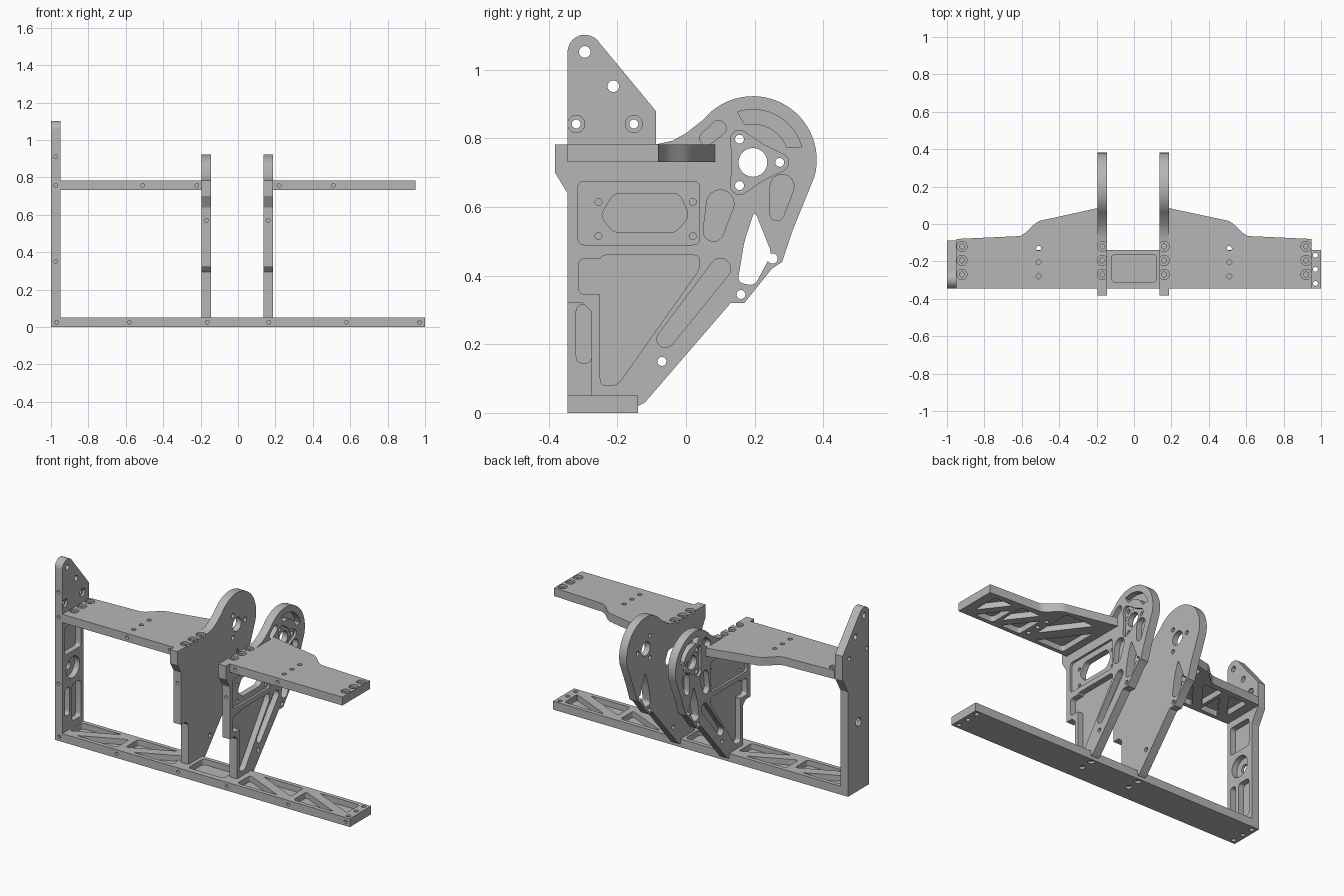
import bpy, bmesh
from math import pi, cos, sin, acos, atan2, dist
from mathutils import Vector

cube = bpy.data.objects.get("Cube")
if cube:
    bpy.data.objects.remove(cube, do_unlink=True)

# Shared dimensions
THICK = .051
FRONT, BACK = -.345, -.14
DECK = .782
DECK_UNDER = DECK - THICK
END_INSIDE = THICK - 1
PLATE_X = .165
POCKET = .035
SHALLOW = .014
BOLT = .013
OVERCUT = .03
ROWS = [BACK + .02, BACK - .055, BACK - .13]

grey = (.47, .47, .47, 1)
metal = bpy.data.materials.new("plain_grey_metal")
metal.use_nodes = True
metal.diffuse_color = grey
metal.node_tree.nodes["Principled BSDF"].inputs["Base Color"].default_value = grey


def arc(centre, radius, start, end, steps=20):
    angles = [start + (end - start) * k / steps for k in range(steps + 1)]
    return [(centre[0] + radius * cos(a), centre[1] + radius * sin(a)) for a in angles]


def circle(centre, radius):
    return arc(centre, radius, 0, 2 * pi, 24)[:-1]


def capsule(start, end, start_radius, end_radius):
    """Outline of a slot whose two round ends may differ."""
    heading = atan2(end[1] - start[1], end[0] - start[0])
    spread = acos((start_radius - end_radius) / dist(start, end))
    tip = arc(end, end_radius, heading - spread, heading + spread, 10)
    tail = arc(start, start_radius, heading + spread, heading + 2 * pi - spread, 10)
    return tip + tail


def rect(left, right, low, high):
    return [(left, low), (right, low), (right, high), (left, high)]


def rounded(corners, radius=.02, steps=5):
    """Round every corner of an outline with a small curve."""
    outline = []
    corners = [Vector(c) for c in corners]
    for previous, corner, following in zip(corners[-1:] + corners, corners, corners[1:] + corners):
        before, after = previous - corner, following - corner
        before *= min(radius / before.length, .48)
        after *= min(radius / after.length, .48)
        for k in range(steps + 1):
            t = k / steps
            outline.append(corner + before * (1 - t) ** 2 + after * t * t)
    return outline


def truss(left, right, low, high):
    """Two triangular pockets separated by a diagonal rib."""
    gap = (right - left) / 5
    rise = (high - low) / 5
    return [rounded([(left, low), (right - gap, low), (left, high - rise)]),
            rounded([(right, high), (left + gap, high), (right, low + rise)])]


def mirror(outline, side):
    return [(side * u, v) for u, v in outline]


def prism(bm, outline, axis, low, high):
    """Extrude an outline along one axis."""
    def place(point, height):
        coordinates = list(point)
        coordinates.insert("xyz".index(axis), height)
        return bm.verts.new(coordinates)
    bottom = [place(p, low) for p in outline]
    top = [place(p, high) for p in outline]
    faces = [bm.faces.new(bottom), bm.faces.new(top)]
    for i in range(len(outline)):
        faces.append(bm.faces.new((bottom[i - 1], bottom[i], top[i], top[i - 1])))
    bmesh.ops.recalc_face_normals(bm, faces=faces)


def make(name, solids):
    bm = bmesh.new()
    for solid in solids:
        prism(bm, *solid)
    mesh = bpy.data.meshes.new(name)
    bm.to_mesh(mesh)
    bm.free()
    mesh.materials.append(metal)
    ob = bpy.data.objects.new(name, mesh)
    bpy.context.scene.collection.objects.link(ob)
    return ob


def part(name, body, cuts):
    """Make a plate, then mill its pockets and drill its holes."""
    ob = make(name, [body])
    cutter = make(name + "_cutter", cuts)
    cutter.hide_render = True
    milling = ob.modifiers.new("milling", "BOOLEAN")
    milling.object = cutter
    milling.operation = "DIFFERENCE"
    milling.solver = "EXACT"
    milling.use_self = True
    graph = bpy.context.evaluated_depsgraph_get()
    mesh = bpy.data.meshes.new_from_object(ob.evaluated_get(graph))
    ob.modifiers.clear()
    ob.data = mesh
    bpy.data.objects.remove(cutter, do_unlink=True)
    bpy.ops.object.select_all(action="DESELECT")
    ob.select_set(True)
    bpy.context.view_layer.objects.active = ob
    bpy.ops.object.shade_smooth_by_angle(angle=pi / 7)


def front_hole(x, z):
    return circle((x, z), .01), "y", FRONT - OVERCUT, FRONT + OVERCUT


def top_screws(x):
    """A row of counterbored screw holes in the deck surface."""
    cuts = []
    for y in ROWS:
        cuts.append((circle((x, y), .027), "z", DECK - SHALLOW, DECK + OVERCUT))
        cuts.append((circle((x, y), BOLT), "z", DECK - POCKET, DECK + OVERCUT))
    return cuts


# Base rail with triangular pockets on top
rail_mid = (FRONT + BACK) / 2
rim = .025
centre_pocket = rounded(rect(-.12, .12, FRONT + POCKET, BACK - rim))
cuts = [(centre_pocket, "z", THICK - POCKET, THICK + OVERCUT)]
for side in (1, -1):
    for start in (.22, .6):
        for triangle in truss(start, start + .34, FRONT + rim, BACK - rim):
            cuts.append((mirror(triangle, side), "z", THICK - POCKET, THICK + OVERCUT))
    for x in (PLATE_X, .58, .97):
        cuts.append(front_hole(side * x, THICK / 2))
    for shift in (-.075, 0, .075):
        cuts.append((circle((side * .97, rail_mid + shift), BOLT), "z", -OVERCUT, THICK + OVERCUT))
    for y in (rail_mid, BACK - rim):
        cuts.append((circle((side * PLATE_X, y), .018), "z", -OVERCUT, SHALLOW))
part("base_rail", (rect(-1, 1, FRONT, BACK), "z", 0, THICK), cuts)

# Shelves with a swept rear edge and ribbed underside
for name, side in (("left_shelf", 1), ("right_shelf", -1)):
    inner = PLATE_X + THICK / 2 - side * .004
    outer = -END_INSIDE
    outline = [(inner, FRONT), (outer, FRONT), (outer, -.08)]
    for k in range(11):
        t = k / 10
        outline.append((.62 - .13 * t, .085 * t * t * (3 - 2 * t) - .065))
    outline.append((inner, .085))
    cuts = top_screws(side * .92)
    for left, right, rear in ((.235, .475, 0), (.54, .71, -.1), (.73, .89, -.11)):
        for triangle in truss(left, right, FRONT + rim, rear):
            cuts.append((mirror(triangle, side), "z", DECK_UNDER - OVERCUT, DECK_UNDER + POCKET))
    for y in ROWS:
        cuts.append((circle((side * .51, y - .01), BOLT), "z", DECK_UNDER - OVERCUT, DECK + OVERCUT))
    for x in (.51, .22):
        cuts.append(front_hole(side * x, DECK - THICK / 2))
    part(name, (mirror(outline, side), "z", DECK_UNDER, DECK), cuts)

# Side plate outline: stepped foot, deck ledge, round head, slanted back
head = (.195, .737)
bore = (.195, .73)
foot = FRONT + .07
ledge = FRONT - .037
profile = [(foot, THICK), (foot, .295), (foot - rim, .32), (FRONT, .32), (FRONT, .64),
           (ledge, .7), (ledge, DECK), (-.09, DECK), (-.04, .793), (0, .815)]
profile += arc(head, .186, pi * .78, -pi / 12, 30)
profile += [(.31, .53), (.28, .44), (.25, .42), (.17, .32), (.13, .32),
            (-.12, .03), (BACK, .02), (BACK, THICK)]

# Side plate pockets with their depths, and through holes
lower_web = [(-.25, .46), (-.25, .08), (-.2, .08), (.04, .42), (.04, .46)]
crescent = arc(head, .147, pi * .6, pi / 12) + arc(head, .105, pi / 9, pi * .57)
pockets = [(rounded(rect(-.315, .04, .49, .675)), SHALLOW),
           (rounded(rect(-.313, -.22, .345, .45)), POCKET),
           (rounded(lower_web), POCKET),
           (capsule((-.06, .215), (.1, .42), .025, .03), POCKET),
           (capsule((.08, .53), (.1, .61), .03, .04), POCKET),
           (capsule((.265, .58), (.28, .66), .02, .035), POCKET),
           (capsule((.06, .8), (.095, .83), .02, .022), POCKET),
           (crescent, POCKET)]
through = [circle(bore, .042), circle((.252, .45), .015),
           circle((.16, .345), BOLT), circle((-.07, .15), BOLT),
           rounded([(.2, .59), (.25, .465), (.2, .37), (.15, .38), (.17, .5)])]
for k in range(3):
    turn = k * pi * 2 / 3
    bolt = (bore[0] + .078 * cos(turn), bore[1] + .078 * sin(turn))
    pockets.append((capsule(bore, bolt, .06, .026), SHALLOW + k / 1000))
    through.append(circle(bolt, BOLT))
window = rounded([(-.25, .575), (-.21, .64), (-.02, .64), (.01, .575), (-.03, .525), (-.21, .525)])

for name, side in (("left_side_plate", 1), ("right_side_plate", -1)):
    middle = side * PLATE_X - .004
    outer = middle + side * THICK / 2
    inner = middle - side * THICK / 2
    beyond = outer + side * OVERCUT
    cuts = [(outline, "x", outer - side * depth, beyond) for outline, depth in pockets]
    cuts += [(outline, "x", inner - side * OVERCUT, beyond) for outline in through]
    for y in (-.255, .02):
        for z in (.515, .615):
            cuts.append((circle((y, z), .01), "x", outer - side * POCKET, beyond))
    if side > 0:  # only this plate has the open window
        cuts.append((window, "x", inner - OVERCUT, beyond))
    cuts += top_screws(middle)
    cuts.append(front_hole(middle, .57))
    part(name, (profile, "x", inner, outer), cuts)

# Tall end plate with a rounded, slanted top
tip = (FRONT + .05, 1.052)
shoulder = -.088
profile = [(BACK, THICK), (BACK, .64), (shoulder, DECK_UNDER), (shoulder, .88)]
profile += arc(tip, .05, pi / 5, pi)
profile.append((FRONT, THICK))
boss = (rail_mid, .42)
inside = END_INSIDE + OVERCUT
outside = -1 - OVERCUT
cuts = [(circle(spot, .017), "x", outside, inside) for spot in (tip, (-.212, .952))]
cuts.append((circle(boss, rim), "x", outside, inside))
for y in (-.32, -.152):
    cuts.append((circle((y, .842), BOLT), "x", outside, inside))
    cuts.append((circle((y, .842), rim), "x", END_INSIDE - SHALLOW, inside))
for outline in (circle(boss, .065), rounded(rect(FRONT + rim, BACK - rim, .52, .69)),
                rounded(rect(FRONT + rim, foot, .145, .315)),
                rounded(rect(foot + rim, BACK - rim, .09, .315))):
    cuts.append((outline, "x", END_INSIDE - POCKET, inside))
for z in (.35, DECK - THICK / 2, .91):
    cuts.append(front_hole(THICK / 2 - 1, z))
part("end_plate", (profile, "x", -1, END_INSIDE), cuts)
